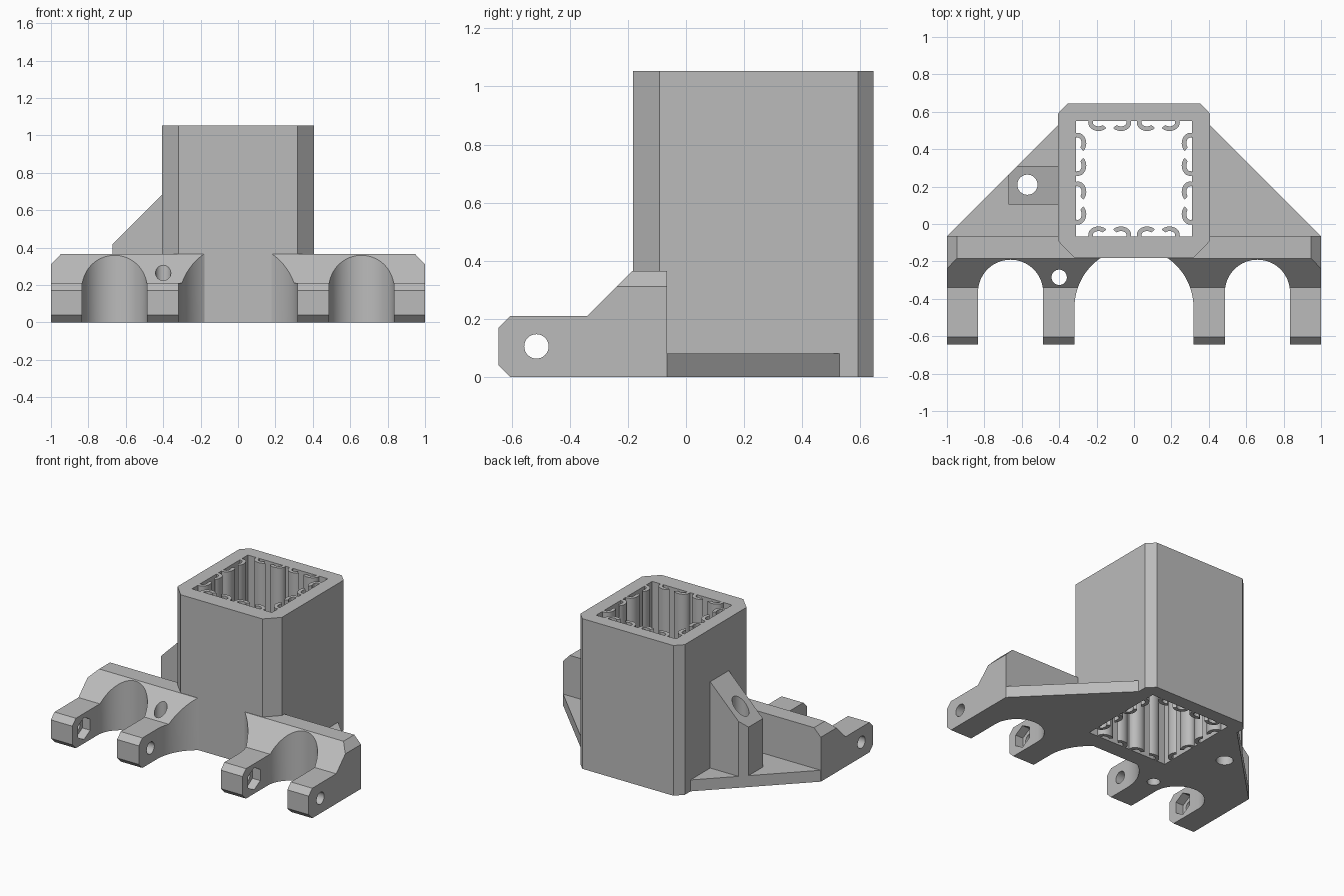
import bpy
import bmesh
import math
from mathutils import Matrix, Vector

if "Cube" in bpy.data.objects:
    bpy.data.objects.remove(bpy.data.objects["Cube"], do_unlink=True)

grey = bpy.data.materials.new("plain_grey")
grey.use_nodes = True
grey.diffuse_color = (0.5, 0.5, 0.5, 1)
grey.node_tree.nodes["Principled BSDF"].inputs["Base Color"].default_value = (0.5, 0.5, 0.5, 1)

# Where the two profile coordinates and the extrusion go for each axis
AXES = {
    "x": lambda a, b, h: (h, a, b),
    "y": lambda a, b, h: (a, h, b),
    "z": lambda a, b, h: (a, b, h),
}


def add_prism(bm, points, axis, low, high):
    place = AXES[axis]
    bottom = [bm.verts.new(place(a, b, low)) for a, b in points]
    top = [bm.verts.new(place(a, b, high)) for a, b in points]
    bm.faces.new(bottom)
    bm.faces.new(top)
    n = len(points)
    for i in range(n):
        j = (i + 1) % n
        bm.faces.new((bottom[i], bottom[j], top[j], top[i]))


def finish(bm, name):
    bmesh.ops.recalc_face_normals(bm, faces=bm.faces)
    mesh = bpy.data.meshes.new(name)
    bm.to_mesh(mesh)
    bm.free()
    mesh.materials.append(grey)
    obj = bpy.data.objects.new(name, mesh)
    bpy.context.collection.objects.link(obj)
    return obj


def prism(name, points, axis, low, high):
    bm = bmesh.new()
    add_prism(bm, points, axis, low, high)
    return finish(bm, name)


def arc(ca, cb, ra, rb, start, end, steps):
    angles = [math.radians(start + (end - start) * i / steps) for i in range(steps + 1)]
    return [(ca + ra * math.cos(t), cb + rb * math.sin(t)) for t in angles]


def circle(ca, cb, r, sides=32):
    return arc(ca, cb, r, r, 0, 360, sides)[:-1]


def select_only(obj):
    bpy.ops.object.select_all(action="DESELECT")
    obj.select_set(True)
    bpy.context.view_layer.objects.active = obj


def combine(target, tool, operation):
    tool.hide_render = True
    mod = target.modifiers.new("combine", "BOOLEAN")
    mod.operation = operation
    mod.solver = "EXACT"
    mod.object = tool
    select_only(target)
    bpy.ops.object.modifier_apply(modifier=mod.name)
    bpy.data.objects.remove(tool, do_unlink=True)


def cut(target, points, axis, low, high):
    combine(target, prism("cutter", points, axis, low, high), "DIFFERENCE")


# Front clamp bar: side profile, trimmed to chamfered upper corners
side = [(-0.065, 0), (-0.605, 0), (-0.645, 0.04), (-0.645, 0.17), (-0.605, 0.21),
        (-0.34, 0.21), (-0.185, 0.365), (-0.065, 0.365)]
body = prism("bracket_body", side, "x", -1, 1)
for s in (-1, 1):
    cut(body, [(s * 1.05, 0.26), (s * 1.05, 0.465), (s * 0.85, 0.465)], "y", -1, 0.2)

# Rounded slots between the clamp arms
for cx, cy, r in ((-0.66, -0.365, 0.174), (0, -0.445, 0.318), (0.66, -0.365, 0.174)):
    slot = arc(cx, cy, r, r, 0, 180, 40) + [(cx - r, -0.9), (cx + r, -0.9)]
    cut(body, slot, "z", -0.1, 0.6)

# Cross holes with hexagonal nut pockets
cut(body, circle(-0.515, 0.105, 0.042), "x", -1.1, 1.1)
for face_x in (-0.834, 0.486):
    hexagon = arc(-0.515, 0.105, 0.078, 0.078, 30, 330, 5)
    cut(body, hexagon, "x", face_x - 0.06, face_x + 0.05)

# Square tower with chamfered corners
tower = [(-0.405, -0.092), (-0.317, -0.182), (0.317, -0.182), (0.405, -0.092),
         (0.405, 0.592), (0.353, 0.645), (-0.353, 0.645), (-0.405, 0.592)]
combine(body, prism("tower", tower, "z", 0, 1.053), "UNION")

# Triangular floor wings
for s in (-1, 1):
    wing = [(s, -0.066), (s * 0.39, 0.544), (s * 0.39, -0.1), (s, -0.1)]
    combine(body, prism("wing", wing, "z", 0, 0.08), "UNION")

# Sloping lug on one side, trimmed flush with the wing edge
lug = prism("lug", [(-0.67, 0), (-0.67, 0.42), (-0.39, 0.7), (-0.39, 0)], "y", 0.105, 0.31)
cut(lug, [(-0.8, 0.134), (-0.5, 0.434), (-0.8, 0.434)], "z", -0.1, 1)
combine(body, lug, "UNION")

# Upright screw holes
cut(body, circle(-0.57, 0.21, 0.054), "z", -0.1, 1)
cut(body, circle(-0.4, -0.285, 0.041), "z", -0.1, 1)

# Tower bore
CENTRE_Y, HALF = 0.242, 0.31
bore = [(-HALF, CENTRE_Y - HALF), (HALF, CENTRE_Y - HALF),
        (HALF, CENTRE_Y + HALF), (-HALF, CENTRE_Y + HALF)]
cut(body, bore, "z", -0.1, 1.2)

# Curled spring fingers lining the bore, four per wall
hook = arc(0.19, 0.01, 0.055, 0.045, -20, 140, 10) + arc(0.19, 0.01, 0.03, 0.02, 140, -20, 10)
bm = bmesh.new()
for quarter in range(4):
    turn = Matrix.Rotation(quarter * math.pi / 2, 2)
    for s in (-1, 1):
        for inner in (False, True):
            points = []
            for t, depth in hook:
                along = 0.26 - t if inner else t
                p = turn @ Vector((s * along, depth - HALF))
                points.append((p.x, p.y + CENTRE_Y))
            add_prism(bm, points, "z", 0, 1.053)
fingers = finish(bm, "spring_fingers")

for obj in (body, fingers):
    select_only(obj)
    bpy.ops.object.shade_smooth_by_angle(angle=math.radians(25))
